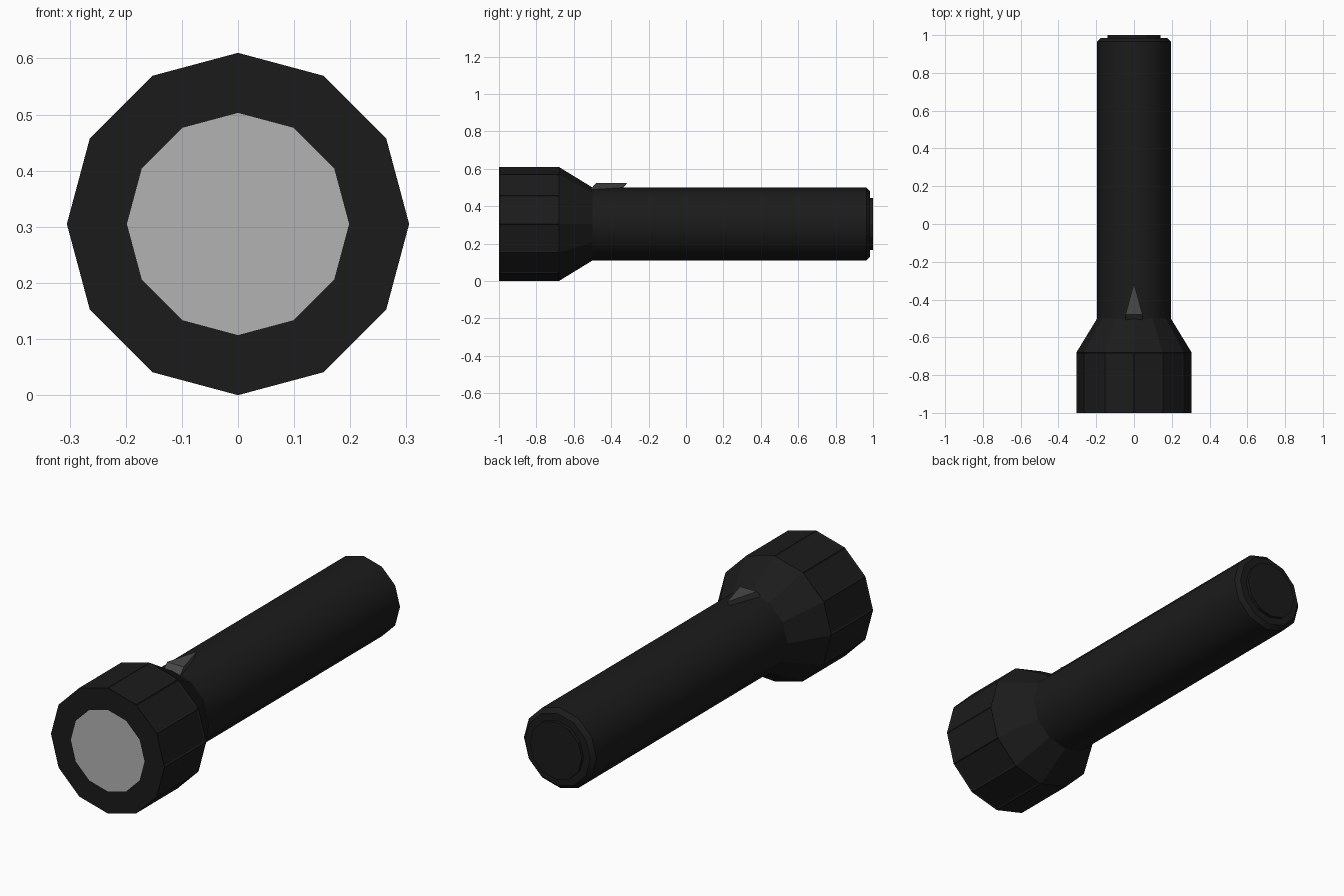
import bpy, bmesh, math

if "Cube" in bpy.data.objects:
    bpy.data.objects.remove(bpy.data.objects["Cube"])

CZ = 0.305   # height of the torch axis
SIDES = 12


def material(name, v):
    m = bpy.data.materials.new(name)
    m.diffuse_color = (v, v, v, 1)
    m.use_nodes = True
    m.node_tree.nodes["Principled BSDF"].inputs["Base Color"].default_value = m.diffuse_color
    return m


black = material("black_plastic", 0.011)
grey = material("grey_plastic", 0.065)
glass = material("lens_grey", 0.45)


def finish(name, bm, mat):
    me = bpy.data.meshes.new(name)
    bm.to_mesh(me)
    bm.free()
    ob = bpy.data.objects.new(name, me)
    bpy.context.collection.objects.link(ob)
    me.materials.append(mat)
    return ob


def lathe(profile, cap_start=False, cap_end=False):
    """Spin (y, radius) points around the torch axis."""
    bm = bmesh.new()
    rings = []
    for y, r in profile:
        angles = [2 * math.pi * i / SIDES for i in range(SIDES)]
        rings.append([bm.verts.new((r * math.cos(a), y, CZ + r * math.sin(a))) for a in angles])
    bands = []
    for a, b in zip(rings, rings[1:]):
        bands.append([bm.faces.new((a[i], b[i], b[(i + 1) % SIDES], a[(i + 1) % SIDES]))
                      for i in range(SIDES)])
    if cap_start:
        bm.faces.new(rings[0])
    if cap_end:
        bm.faces.new(rings[-1][::-1])
    bm.normal_update()
    return bm, bands


# Head: flat rim, panelled sides, cone down to the barrel
bm, bands = lathe([(-1, 0.198), (-1, 0.305), (-0.68, 0.305), (-0.5, 0.195)])
bmesh.ops.inset_individual(bm, faces=bands[1], thickness=0.01, depth=-0.004)
finish("head", bm, black)

# Lens, flush with the rim
bm, _ = lathe([(-1, 0.198)], cap_start=True)
finish("lens", bm, glass)

# Barrel with chamfered end
bm, _ = lathe([(-0.5, 0.195), (0.965, 0.195), (0.985, 0.175), (0.985, 0.14)])
barrel = finish("barrel", bm, black)
bpy.context.view_layer.objects.active = barrel
barrel.select_set(True)
bpy.ops.object.shade_smooth_by_angle(angle=math.radians(35))

# Raised disc on the tail
bm, _ = lathe([(0.985, 0.14), (1.0, 0.14)], cap_end=True)
finish("tail_cap", bm, black)

# Triangular slide switch, leaning backwards
bm = bmesh.new()
low, high = [[bm.verts.new((x, y + shift, z)) for x, y in ((-0.045, -0.48), (0.045, -0.48), (0, -0.313))]
             for shift, z in ((-0.035, 0.485), (0, 0.525))]
bm.faces.new(low[::-1])
bm.faces.new(high)
for i in range(3):
    j = (i + 1) % 3
    bm.faces.new((low[i], low[j], high[j], high[i]))
finish("switch", bm, grey)
